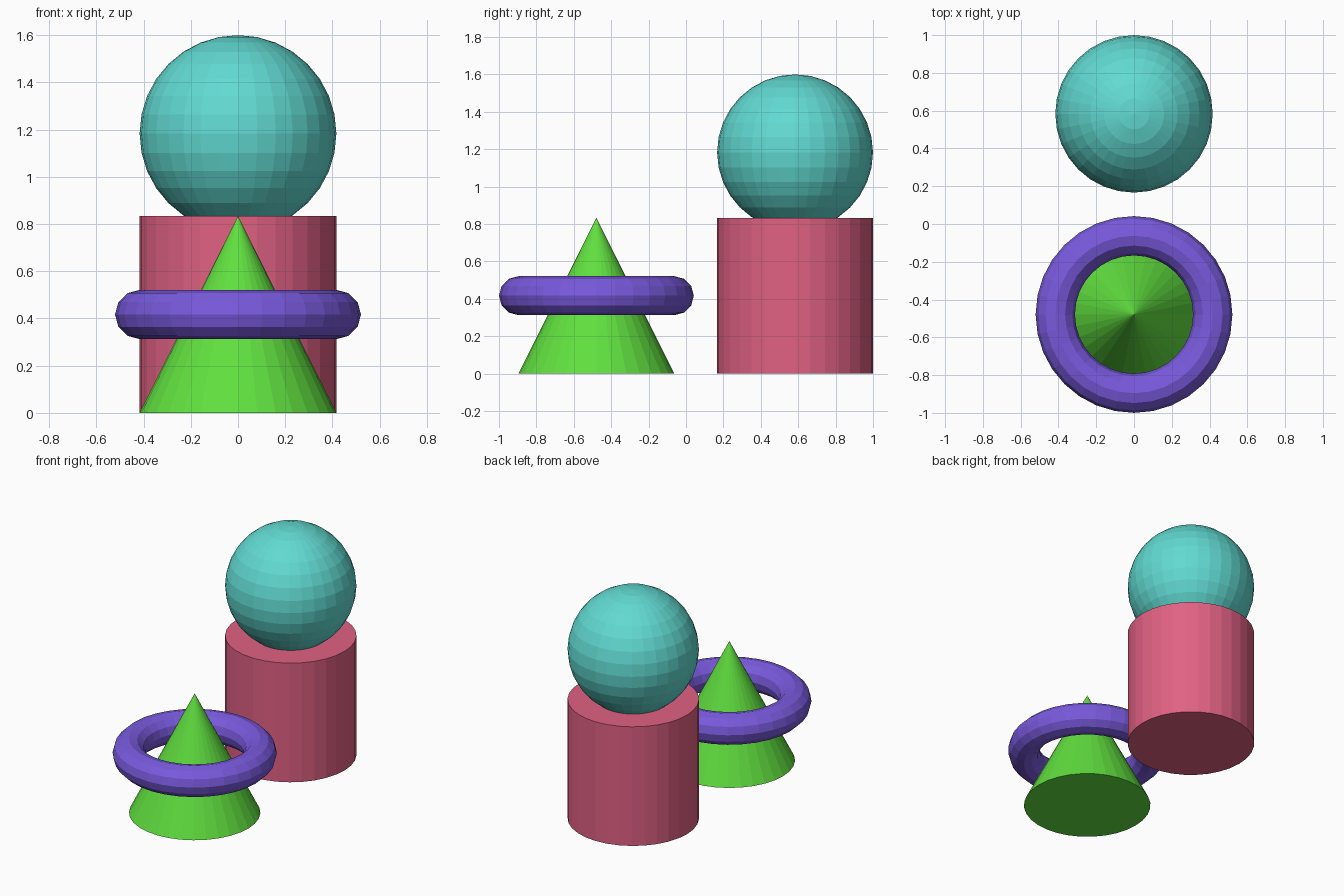
import bpy

if "Cube" in bpy.data.objects:
    bpy.data.objects.remove(bpy.data.objects["Cube"])

R = 0.4167            # shared radius of the solids
FRONT_Y, BACK_Y = -0.479, 0.583


def finish(name, color):
    obj = bpy.context.object
    obj.name = name
    mat = bpy.data.materials.new(name + "_color")
    mat.diffuse_color = (*color, 1)
    mat.use_nodes = True
    mat.node_tree.nodes["Principled BSDF"].inputs["Base Color"].default_value = mat.diffuse_color
    obj.data.materials.append(mat)


# Cone in front
bpy.ops.mesh.primitive_cone_add(vertices=32, radius1=R, radius2=0, depth=2 * R,
                                location=(0, FRONT_Y, R))
finish("cone", (0.12, 0.75, 0.05))

# Ring around the cone's middle
bpy.ops.mesh.primitive_torus_add(major_segments=32, minor_segments=12,
                                 major_radius=R, minor_radius=R / 4,
                                 location=(0, FRONT_Y, R))
finish("ring", (0.19, 0.10, 0.72))

# Cylinder behind
bpy.ops.mesh.primitive_cylinder_add(vertices=32, radius=R, depth=2 * R,
                                    location=(0, BACK_Y, R))
finish("cylinder", (0.75, 0.12, 0.23))

# Ball sunk slightly into the cylinder top
bpy.ops.mesh.primitive_uv_sphere_add(segments=32, ring_count=16, radius=R,
                                     location=(0, BACK_Y, 1.183))
finish("ball", (0.12, 0.70, 0.64))
